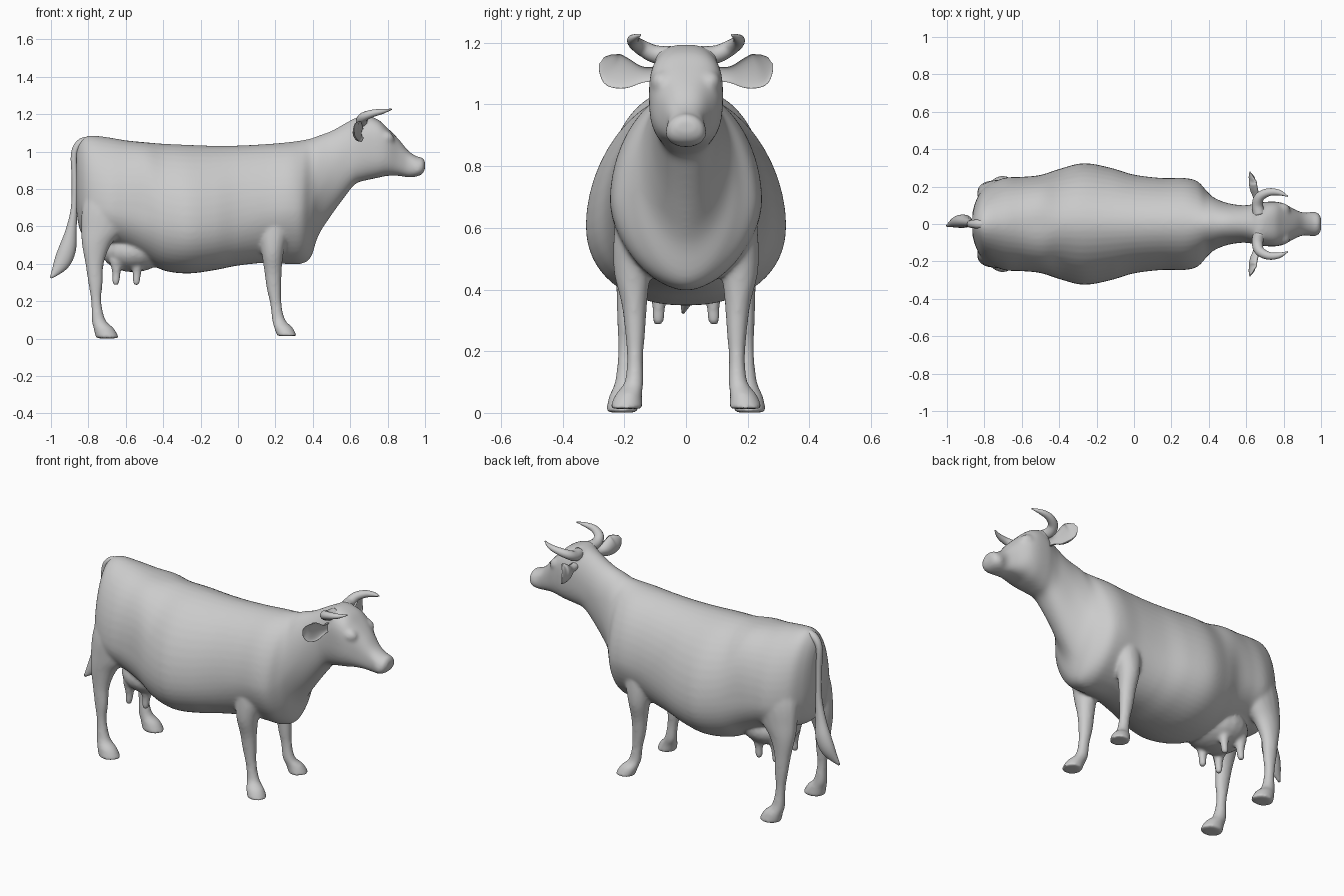
import bpy, bmesh
from math import cos, sin, pi, copysign
from mathutils import Vector, Matrix


def spline(rows, steps=4):
    """Catmull-Rom interpolation of rows of numbers."""
    rows = [list(r) for r in rows]
    p = [rows[0]] + rows + [rows[-1]]
    out = []
    for i in range(1, len(p) - 2):
        for k in range(steps):
            t = k / steps
            out.append([0.5 * (2 * b + (c - a) * t + (2 * a - 5 * b + 4 * c - d) * t * t
                               + (3 * b - a - 3 * c + d) * t ** 3)
                        for a, b, c, d in zip(*p[i - 1:i + 3])])
    return out + [rows[-1]]


def skin(bm, rings):
    """Close a stack of equal rings into a solid."""
    vs = [[bm.verts.new(co) for co in ring] for ring in rings]
    n = len(vs[0])
    for a, b in zip(vs, vs[1:]):
        for i in range(n):
            j = (i + 1) % n
            bm.faces.new((a[i], a[j], b[j], b[i]))
    bm.faces.new(vs[0][::-1])
    bm.faces.new(vs[-1])


def lower_exponent(x):
    """Round belly, pointed brisket, square jaw."""
    keys = [(-1, 2.0), (-.4, 2.2), (0, 2.2), (.25, 1.75), (.45, 1.8), (.62, 2.4), (.75, 2.8), (1.1, 2.4)]
    for (a, p), (b, q) in zip(keys, keys[1:]):
        if x <= b:
            return p + (q - p) * (x - a) / (b - a)


def slices(bm, rows, n=48):
    """Vertical slices along x: x, bottom, top, half width, widest z, upper exponent."""
    rings = []
    for x, zb, zt, w, zw, e in spline(rows, 6):
        ring = []
        for i in range(n):
            a = 2 * pi * i / n
            p = 2 / (e if sin(a) > 0 else lower_exponent(x))
            h = zt - zw if sin(a) > 0 else zw - zb
            ring.append((x, w * copysign(abs(cos(a)) ** p, cos(a)),
                         zw + h * copysign(abs(sin(a)) ** p, sin(a))))
        rings.append(ring)
    skin(bm, rings)


def tube(bm, rows, ref, side=1, fixed=None, scoop=False, n=16):
    """Oval tube: x, y, z, radius along ref, radius across it."""
    pts = spline(rows)
    cs = [Vector((r[0], r[1] * side, r[2])) for r in pts]
    rings = []
    for i, r in enumerate(pts):
        t = fixed or (cs[min(i + 1, len(cs) - 1)] - cs[max(i - 1, 0)]).normalized()
        v = (ref - t * ref.dot(t)).normalized()
        u = t.cross(v)
        ring = []
        for k in range(n):
            a = 2 * pi * k / n
            d = u * r[4] * sin(a)
            if scoop and d.x > 0:
                d *= -0.35
            ring.append(cs[i] + v * r[3] * cos(a) + d)
        rings.append(ring)
    skin(bm, rings)


def ball(bm, c, r):
    bmesh.ops.create_uvsphere(bm, u_segments=20, v_segments=12, radius=1,
                              matrix=Matrix.LocRotScale(Vector(c), None, Vector(r)))


def finish(bm, name):
    bmesh.ops.recalc_face_normals(bm, faces=bm.faces)
    for f in bm.faces:
        f.smooth = True
    me = bpy.data.meshes.new(name)
    bm.to_mesh(me)
    bm.free()
    ob = bpy.data.objects.new(name, me)
    bpy.context.collection.objects.link(ob)
    return ob


Y, Z = Vector((0, 1, 0)), Vector((0, 0, 1))

# Torso, then neck and head, as one run of slices
torso = [
    (-.864, .68, 1.0, .06, .80, 1.9), (-.845, .58, 1.05, .125, .75, 1.9),
    (-.80, .53, 1.085, .195, .71, 1.9), (-.70, .50, 1.077, .245, .69, 1.9),
    (-.60, .47, 1.06, .252, .68, 2.1), (-.50, .42, 1.05, .262, .66, 2.3),
    (-.40, .365, 1.042, .294, .63, 1.9), (-.27, .348, 1.036, .325, .61, 1.85),
    (-.13, .365, 1.031, .302, .62, 1.85), (0, .39, 1.032, .264, .65, 1.9),
    (.15, .405, 1.04, .246, .68, 1.9), (.27, .398, 1.05, .246, .69, 1.9),
    (.34, .40, 1.06, .228, .69, 1.8), (.39, .435, 1.07, .175, .72, 1.85)]
neck_head = [
    (.43, .55, 1.085, .14, .80, 2.0), (.50, .66, 1.11, .112, .89, 2.0),
    (.58, .77, 1.155, .10, .96, 2.1), (.63, .828, 1.18, .105, 1.0, 2.3),
    (.68, .845, 1.195, .116, 1.03, 2.6), (.75, .86, 1.17, .120, 1.03, 2.8),
    (.80, .87, 1.125, .110, 1.01, 2.7), (.86, .87, 1.065, .078, .96, 2.4),
    (.91, .862, 1.005, .060, .935, 2.3), (.955, .866, .975, .066, .912, 2.0),
    (.985, .88, .968, .059, .915, 2.0), (1.0, .905, .95, .035, .925, 2.0)]
body = bmesh.new()
slices(body, torso + neck_head)

# Legs, brows and teats on both sides
front_leg = [
    (.19, .15, .74, .06, .11), (.19, .172, .58, .062, .08), (.185, .175, .46, .06, .06),
    (.187, .168, .36, .043, .047), (.192, .165, .27, .034, .040), (.203, .165, .18, .027, .031),
    (.217, .168, .10, .032, .036), (.242, .186, .06, .044, .050), (.262, .194, .013, .055, .054)]
hind_leg = [
    (-.67, .14, .85, .06, .13), (-.69, .155, .70, .08, .145), (-.725, .168, .58, .068, .115),
    (-.757, .178, .50, .054, .078), (-.767, .188, .40, .038, .050), (-.762, .193, .30, .031, .040),
    (-.758, .195, .20, .026, .028), (-.746, .197, .10, .034, .038), (-.718, .204, .055, .046, .055),
    (-.697, .206, .001, .055, .064)]
for s in (1, -1):
    tube(body, front_leg, Y, s, Z)
    tube(body, hind_leg, Y, s, Z)
    ball(body, (.785, .078 * s, 1.07), (.05, .036, .04))
    for x in (-.65, -.54):
        tube(body, [(x, .085, .42, .04, .04), (x, .088, .35, .023, .023),
                    (x - .003, .09, .30, .02, .02), (x - .003, .09, .283, .01, .01)], Y, s, Z)

# Udder and poll between the horns
ball(body, (-.56, 0, .465), (.17, .165, .11))
ball(body, (.668, 0, 1.163), (.034, .115, .03))

# Merge and soften into one skin
cow_body = finish(body, "body")
rm = cow_body.modifiers.new("merge", 'REMESH')
rm.mode = 'VOXEL'
rm.voxel_size = 0.008
rm.use_smooth_shade = True
sm = cow_body.modifiers.new("soften", 'SMOOTH')
sm.factor = 0.5
sm.iterations = 16

# Horns and cupped ears
for s, label in ((1, "left"), (-1, "right")):
    bm = bmesh.new()
    tube(bm, [(.67, .05, 1.16, .03, .032), (.66, .10, 1.163, .029, .03),
              (.672, .145, 1.185, .025, .026), (.72, .170, 1.204, .02, .021),
              (.775, .168, 1.215, .013, .015), (.822, .148, 1.226, .003, .003)], Z, s)
    finish(bm, label + "_horn")
    bm = bmesh.new()
    tube(bm, [(.672, .09, 1.10, .024, .03), (.67, .14, 1.097, .026, .032),
              (.662, .19, 1.10, .048, .042), (.65, .235, 1.112, .056, .038),
              (.635, .260, 1.13, .04, .02), (.626, .274, 1.143, .014, .006)],
         Z, s, scoop=True, n=24)
    finish(bm, label + "_ear")

# Tail with tuft
bm = bmesh.new()
tube(bm, [(-.77, 0, 1.06, .024, .02), (-.835, 0, 1.05, .024, .022), (-.875, 0, .99, .02, .018),
          (-.873, 0, .85, .018, .016), (-.876, .005, .70, .018, .017), (-.892, .01, .58, .025, .029),
          (-.912, .015, .48, .036, .046), (-.945, .01, .40, .03, .042), (-1.0, -.01, .325, .005, .006)],
     Y)
finish(bm, "tail")
